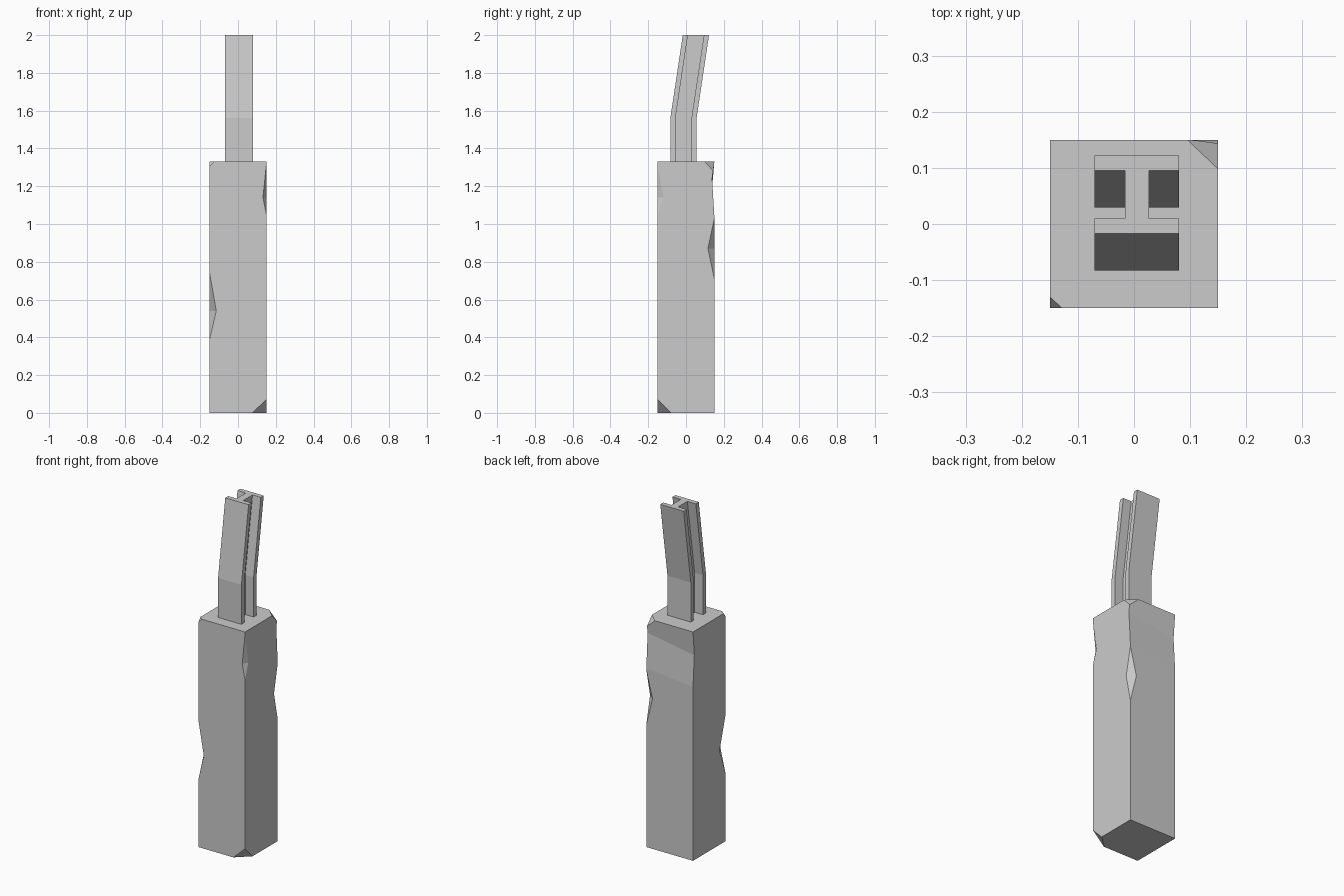
import bpy, bmesh
from mathutils import Vector

if "Cube" in bpy.data.objects:
    bpy.data.objects.remove(bpy.data.objects["Cube"])

H = 0.15      # half width of the pillar
TOP = 1.33    # pillar height


def make_object(name, bm):
    bmesh.ops.recalc_face_normals(bm, faces=bm.faces)
    mesh = bpy.data.meshes.new(name)
    bm.to_mesh(mesh)
    bm.free()
    obj = bpy.data.objects.new(name, mesh)
    bpy.context.collection.objects.link(obj)
    return obj


def loft(bm, rings):
    """Skin a list of equal-length closed rings and cap both ends."""
    loops = [[bm.verts.new(p) for p in ring] for ring in rings]
    n = len(loops[0])
    for a, b in zip(loops, loops[1:]):
        for i in range(n):
            j = (i + 1) % n
            bm.faces.new((a[i], a[j], b[j], b[i]))
    bm.faces.new(loops[0][::-1])
    bm.faces.new(loops[-1])


def add_chip(bm, cut_points, outer_points):
    """Tetrahedron grown about the middle of its cutting points, so the cut planes stay put."""
    cut = [Vector(p) for p in cut_points]
    pivot = sum(cut, Vector()) / len(cut)
    v = [bm.verts.new(pivot + (Vector(p) - pivot) * 1.3)
         for p in cut + [Vector(p) for p in outer_points]]
    for f in ((0, 1, 2), (0, 1, 3), (0, 2, 3), (1, 2, 3)):
        bm.faces.new([v[i] for i in f])


def edge_chip(bm, sx, sy, dx, dy, low, mid, high):
    x, y = sx * H, sy * H
    add_chip(bm, [(x - sx * dx, y, mid), (x, y - sy * dy, mid)],
             [(x, y, low), (x, y, high)])


def corner_chip(bm, sx, sy, z, dx, dy, dz):
    x, y = sx * H, sy * H
    add_chip(bm, [(x - sx * dx, y, z), (x, y - sy * dy, z), (x, y, z + dz)], [(x, y, z)])


# Concrete pillar with a shallow slanted dip across the upper back
bm = bmesh.new()
left = [(-H, 0), (H, 0), (H, 1.01), (H - 0.012, 1.19), (H, TOP), (-H, TOP)]
right = [(-H, 0), (H, 0), (H, 1.04), (H - 0.012, 1.24), (H, TOP), (-H, TOP)]
loft(bm, [[(-H, y, z) for y, z in left], [(H, y, z) for y, z in right]])
pillar = make_object("concrete_pillar", bm)

# Broken edges and corners, cut away in one boolean
bm = bmesh.new()
edge_chip(bm, -1, -1, 0.035, 0.058, 0.39, 0.54, 0.74)
edge_chip(bm, 1, -1, 0.018, 0.03, 1.05, 1.14, 1.315)
edge_chip(bm, 1, 1, 0.04, 0.034, 0.71, 0.87, 1.03)
corner_chip(bm, 1, -1, 0, 0.075, 0.07, 0.07)
corner_chip(bm, 1, 1, TOP, 0.055, 0.052, -0.055)
corner_chip(bm, -1, -1, TOP, 0.022, 0.02, -0.025)
chips = make_object("chip_cutter", bm)
chips.hide_render = True

mod = pillar.modifiers.new("chips", 'BOOLEAN')
mod.operation = 'DIFFERENCE'
mod.solver = 'EXACT'
mod.object = chips
bpy.context.view_layer.objects.active = pillar
bpy.ops.object.modifier_apply(modifier=mod.name)
bpy.data.objects.remove(chips)

# Bent steel I-beam standing out of the pillar
x0, x1, w0, w1 = -0.07, 0.08, -0.016, 0.027
y0, y1, y2, y3 = -0.083, -0.056, 0.029, 0.056
profile = [(x0, y0), (x1, y0), (x1, y1), (w1, y1), (w1, y2), (x1, y2),
           (x1, y3), (x0, y3), (x0, y2), (w0, y2), (w0, y1), (x0, y1)]
bm = bmesh.new()
loft(bm, [[(x, y + shift, z) for x, y in profile]
          for z, shift in ((1.3, 0), (1.56, 0), (2.0, 0.066))])
make_object("bent_steel_beam", bm)
